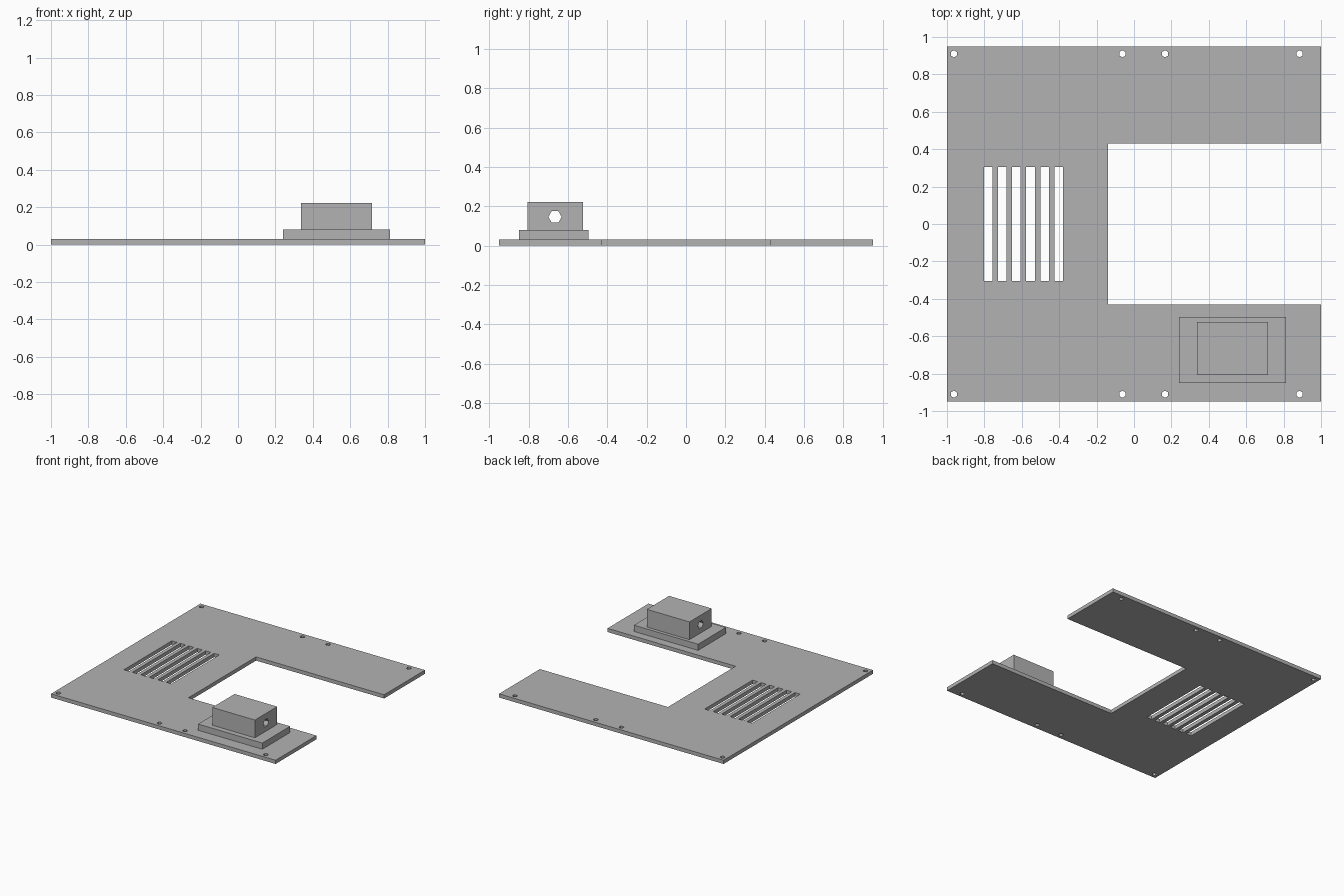
import bpy
from math import pi

default = bpy.data.objects.get("Cube")
if default:
    bpy.data.objects.remove(default, do_unlink=True)

grey = bpy.data.materials.new("plain grey")
grey.use_nodes = True
colour = (0.45, 0.45, 0.45, 1)
grey.diffuse_color = colour
grey.node_tree.nodes["Principled BSDF"].inputs["Base Color"].default_value = colour


def box(name, x, y, z):
    """Box spanning the given (low, high) ranges."""
    spans = (x, y, z)
    bpy.ops.mesh.primitive_cube_add(size=1, location=[sum(s) / 2 for s in spans])
    ob = bpy.context.object
    ob.name = name
    ob.scale = [s[1] - s[0] for s in spans]
    bpy.ops.object.transform_apply(location=False, rotation=False)
    ob.data.materials.append(grey)
    return ob


def hole(name, location, radius, depth, rotation=(0, 0, 0)):
    """Six-sided cutter for a drilled hole."""
    bpy.ops.mesh.primitive_cylinder_add(vertices=6, radius=radius, depth=depth,
                                        location=location, rotation=rotation)
    ob = bpy.context.object
    ob.name = name
    ob.data.materials.append(grey)
    return ob


def cut(target, cutters):
    """Subtract every cutter, then remove it."""
    bpy.context.view_layer.objects.active = target
    for cutter in cutters:
        cutter.hide_render = True
        mod = target.modifiers.new("cut", 'BOOLEAN')
        mod.operation = 'DIFFERENCE'
        mod.solver = 'EXACT'
        mod.object = cutter
        bpy.ops.object.modifier_apply(modifier=mod.name)
        bpy.data.objects.remove(cutter, do_unlink=True)


# Flat C-shaped plate with an opening towards +x
thick = 0.03
through = (-0.1, 0.1)
plate = box("base_plate", (-1, 1), (-0.95, 0.95), (0, thick))
cutters = [box("opening_cutter", (-0.14, 1.2), (-0.43, 0.43), through)]

# Row of six vent slots
for i in range(6):
    x = -0.803 + i * 0.0755
    cutters.append(box("slot_cutter", (x, x + 0.046), (-0.305, 0.305), through))

# Screw holes along the front and back edges
for x in (-0.963, -0.062, 0.166, 0.885):
    for y in (-0.91, 0.91):
        cutters.append(hole("screw_cutter", (x, y, 0), 0.019, 0.2))
cut(plate, cutters)

# Stepped mount: wide pedestal and a block drilled lengthwise
box("mount_pedestal", (0.24, 0.812), (-0.85, -0.497), (thick, 0.08))
block = box("mount_block", (0.336, 0.716), (-0.807, -0.524), (0.08, 0.223))
cut(block, [hole("bore_cutter", (0.526, -0.666, 0.146), 0.034, 1, (0, pi / 2, 0))])
